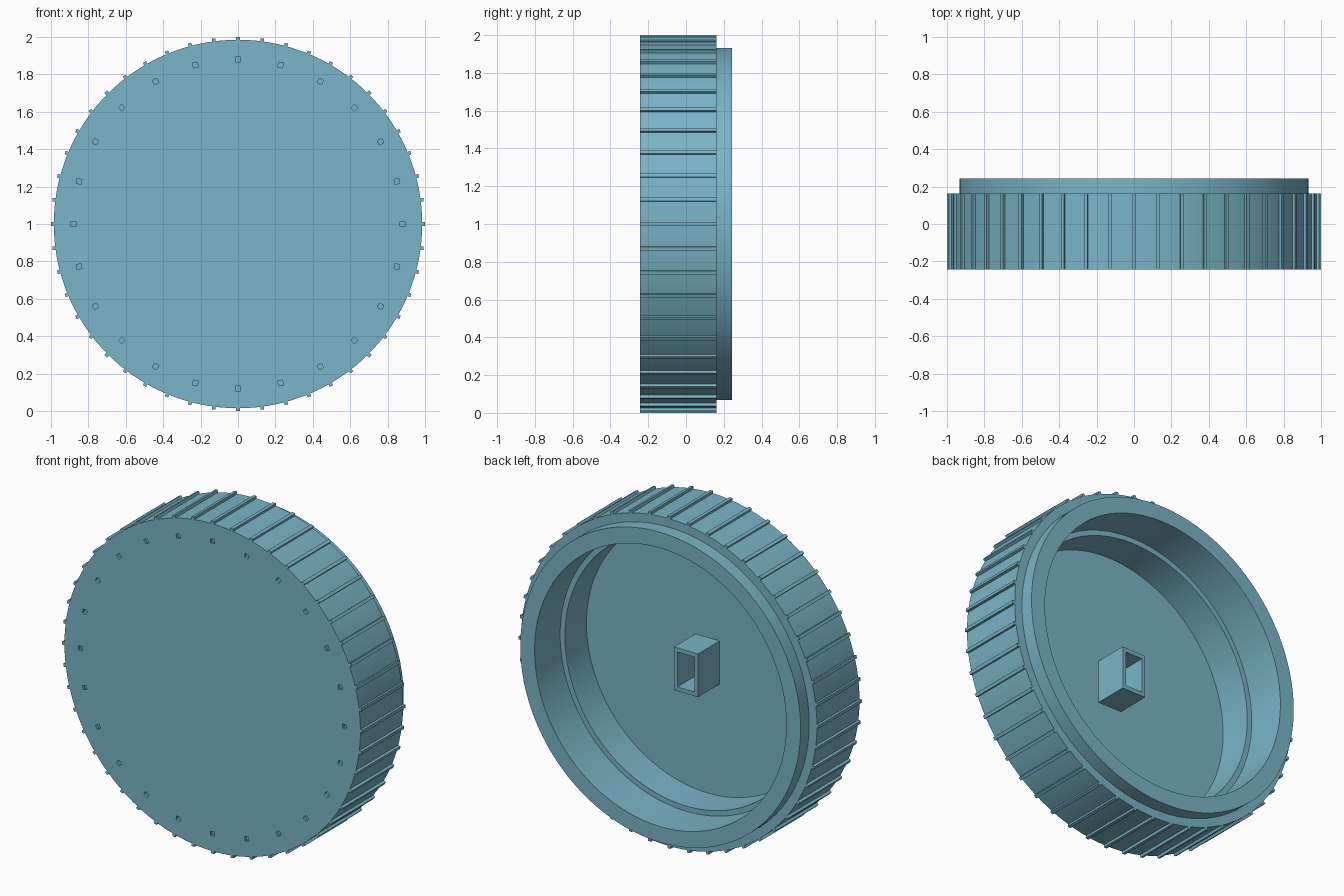
import bpy, bmesh, math
from mathutils import Matrix, Vector

if "Cube" in bpy.data.objects:
    bpy.data.objects.remove(bpy.data.objects["Cube"], do_unlink=True)

CENTRE_Z = 1.0
FRONT, SHOULDER, BACK = -0.243, 0.162, 0.243
FLOOR, LEDGE = -0.205, 0.0
BODY_R, LIP_R, BORE_R, WELL_R = 0.985, 0.933, 0.838, 0.806
SEGMENTS = 144

blue = bpy.data.materials.new("soft_teal_blue")
blue.use_nodes = True
colour = (0.195, 0.455, 0.57, 1)
blue.diffuse_color = colour
blue.node_tree.nodes["Principled BSDF"].inputs["Base Color"].default_value = colour


def finish(name, bm):
    bmesh.ops.recalc_face_normals(bm, faces=bm.faces[:])
    mesh = bpy.data.meshes.new(name)
    bm.to_mesh(mesh)
    bm.free()
    mesh.materials.append(blue)
    obj = bpy.data.objects.new(name, mesh)
    obj.location.z = CENTRE_Z
    bpy.context.collection.objects.link(obj)
    return obj


def loft(name, rings, capped):
    """Bridge successive closed rings, optionally capping both ends."""
    bm = bmesh.new()
    loops = [[bm.verts.new(p) for p in ring] for ring in rings]
    for a, b in zip(loops, loops[1:]):
        for i in range(len(a)):
            j = (i + 1) % len(a)
            bm.faces.new((a[i], a[j], b[j], b[i]))
    if capped:
        bm.faces.new(loops[0])
        bm.faces.new(loops[-1])
    return finish(name, bm)


def circle(r, y):
    steps = [2 * math.pi * i / SEGMENTS for i in range(SEGMENTS)]
    return [(r * math.cos(a), y, r * math.sin(a)) for a in steps]


def rectangle(w, h, y):
    return [(sx * w / 2, y, sz * h / 2) for sx, sz in ((-1, -1), (1, -1), (1, 1), (-1, 1))]


def radial_boxes(name, count, radius, size, y):
    """Boxes spaced evenly around the y axis."""
    bm = bmesh.new()
    for i in range(count):
        turn = Matrix.Rotation(2 * math.pi * i / count, 4, 'Y')
        place = Matrix.Translation(Vector((0, y, radius)))
        bmesh.ops.create_cube(bm, size=1, matrix=turn @ place @ Matrix.Diagonal((*size, 1)))
    return finish(name, bm)


# Cap body: outer wall, stepped lip, stepped bore and floor
profile = [(BODY_R, FRONT), (BODY_R, SHOULDER), (LIP_R, SHOULDER), (LIP_R, BACK),
           (BORE_R, BACK), (BORE_R, LEDGE), (WELL_R, LEDGE), (WELL_R, FLOOR)]
body = loft("cap_body", [circle(r, y) for r, y in profile], True)

# Ring of small square pits in the front face
cutter = radial_boxes("pit_cutter", 24, 0.88, (0.026, 0.03, 0.026), FRONT)
cutter.hide_render = True
cut = body.modifiers.new("pits", 'BOOLEAN')
cut.operation = 'DIFFERENCE'
cut.solver = 'EXACT'
cut.object = cutter
bpy.context.view_layer.objects.active = body
body.select_set(True)
bpy.ops.object.modifier_apply(modifier=cut.name)
bpy.data.objects.remove(cutter, do_unlink=True)
bpy.ops.object.shade_smooth_by_angle(angle=math.radians(30))

# Grip ribs along the outer wall
radial_boxes("grip_ribs", 48, 0.985, (0.019, SHOULDER - FRONT, 0.03), (FRONT + SHOULDER) / 2)

# Hollow rectangular socket in the middle of the floor
outer, inner = (0.16, 0.26), (0.115, 0.21)
loft("centre_socket", [rectangle(*outer, FLOOR), rectangle(*outer, 0),
                       rectangle(*inner, 0), rectangle(*inner, FLOOR)], False)
